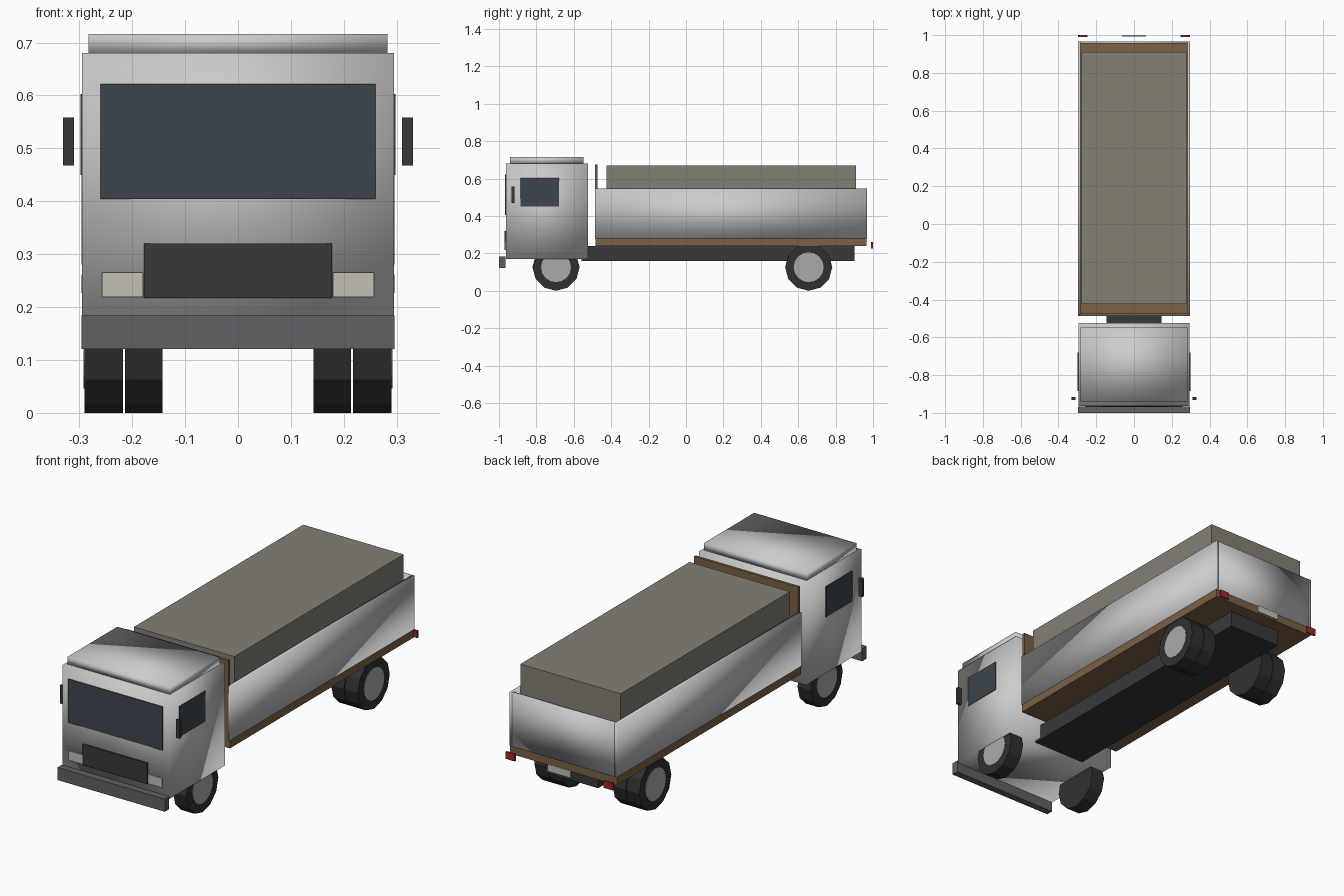
import bpy
from math import pi

if "Cube" in bpy.data.objects:
    bpy.data.objects.remove(bpy.data.objects["Cube"])


def material(name, rgb):
    m = bpy.data.materials.new(name)
    m.diffuse_color = (*rgb, 1)
    m.use_nodes = True
    m.node_tree.nodes["Principled BSDF"].inputs["Base Color"].default_value = m.diffuse_color
    return m


GLASS = material("glass", (0.045, 0.06, 0.075))
DARK = material("dark_plastic", (0.04, 0.04, 0.042))
RUBBER = material("rubber", (0.03, 0.03, 0.03))
BUMPER = material("bumper_grey", (0.12, 0.12, 0.125))
WOOD = material("wood", (0.2, 0.12, 0.06))
LOAD = material("load_grey", (0.23, 0.215, 0.175))
LAMP = material("lamp", (0.55, 0.53, 0.45))
RED = material("red_lamp", (0.35, 0.02, 0.02))
RIM = material("rim", (0.4, 0.4, 0.42))


def finish(ob, name, mat, smooth=False):
    ob.name = name
    if mat:
        ob.data.materials.append(mat)
    if smooth:
        bpy.ops.object.shade_smooth()
    return ob


def box(name, x, y, z, mat=None, smooth=False):
    """Box from (min, max) ranges on each axis."""
    bpy.ops.mesh.primitive_cube_add(size=1, location=[sum(r) / 2 for r in (x, y, z)])
    ob = bpy.context.object
    ob.scale = [r[1] - r[0] for r in (x, y, z)]
    bpy.ops.object.transform_apply(location=False, rotation=False, scale=True)
    return finish(ob, name, mat, smooth)


def pair(name, x, y, z, mat=None, smooth=False):
    """The same box on the right and the left side."""
    box("right_" + name, x, y, z, mat, smooth)
    box("left_" + name, (-x[1], -x[0]), y, z, mat, smooth)


def disc(name, r, x, y, z, mat, sides=12):
    """Low-poly cylinder lying along x, with a corner pointing down."""
    bpy.ops.mesh.primitive_cylinder_add(vertices=sides, radius=r, depth=x[1] - x[0],
                                        location=((x[0] + x[1]) / 2, y, z),
                                        rotation=(0, pi / 2, 0))
    return finish(bpy.context.object, name, mat)


# Cab
box("cab", (-0.295, 0.295), (-0.963, -0.525), (0.17, 0.68), smooth=True)
box("cab_roof", (-0.283, 0.283), (-0.941, -0.547), (0.68, 0.716), smooth=True)
box("windshield", (-0.26, 0.26), (-0.967, -0.955), (0.404, 0.622), GLASS)
box("grille", (-0.178, 0.178), (-0.97, -0.955), (0.217, 0.32), DARK)
box("front_bumper", (-0.296, 0.296), (-1.0, -0.965), (0.121, 0.184), BUMPER)
pair("headlight", (0.18, 0.257), (-0.968, -0.955), (0.219, 0.265), LAMP)
pair("side_window", (0.285, 0.298), (-0.885, -0.68), (0.45, 0.603), GLASS)
pair("mirror", (0.31, 0.331), (-0.932, -0.917), (0.468, 0.558), DARK)

# Chassis and cargo bed
box("chassis", (-0.146, 0.146), (-0.56, 0.9), (0.16, 0.24), DARK)
box("bed_floor", (-0.295, 0.295), (-0.485, 0.966), (0.24, 0.28), WOOD)
box("headboard", (-0.288, 0.288), (-0.487, -0.473), (0.28, 0.676), WOOD)
pair("bed_side", (0.283, 0.296), (-0.486, 0.967), (0.28, 0.548), smooth=True)
box("tailgate", (-0.283, 0.283), (0.955, 0.967), (0.28, 0.548), smooth=True)
box("cargo_load", (-0.277, 0.277), (-0.424, 0.91), (0.28, 0.67), LOAD)

# Rear lights and plate
pair("tail_light", (0.245, 0.296), (0.99, 1.0), (0.227, 0.262), RED)
box("rear_plate", (-0.063, 0.063), (0.992, 1.0), (0.227, 0.262), LAMP)

# Wheels: single in front, twin tyres at the back
R = 0.126
for side, s in (("right", 1), ("left", -1)):
    for axle, y, tyres in (("front", -0.695, ((0.217, 0.29),)),
                           ("rear", 0.656, ((0.217, 0.29), (0.143, 0.214)))):
        for i, (a, b) in enumerate(tyres):
            disc(f"{axle}_{side}_tyre_{i + 1}", R, sorted((s * a, s * b)), y, R, RUBBER)
        disc(f"{axle}_{side}_hub", 0.08, sorted((s * 0.25, s * 0.292)), y, R, RIM, 16)
